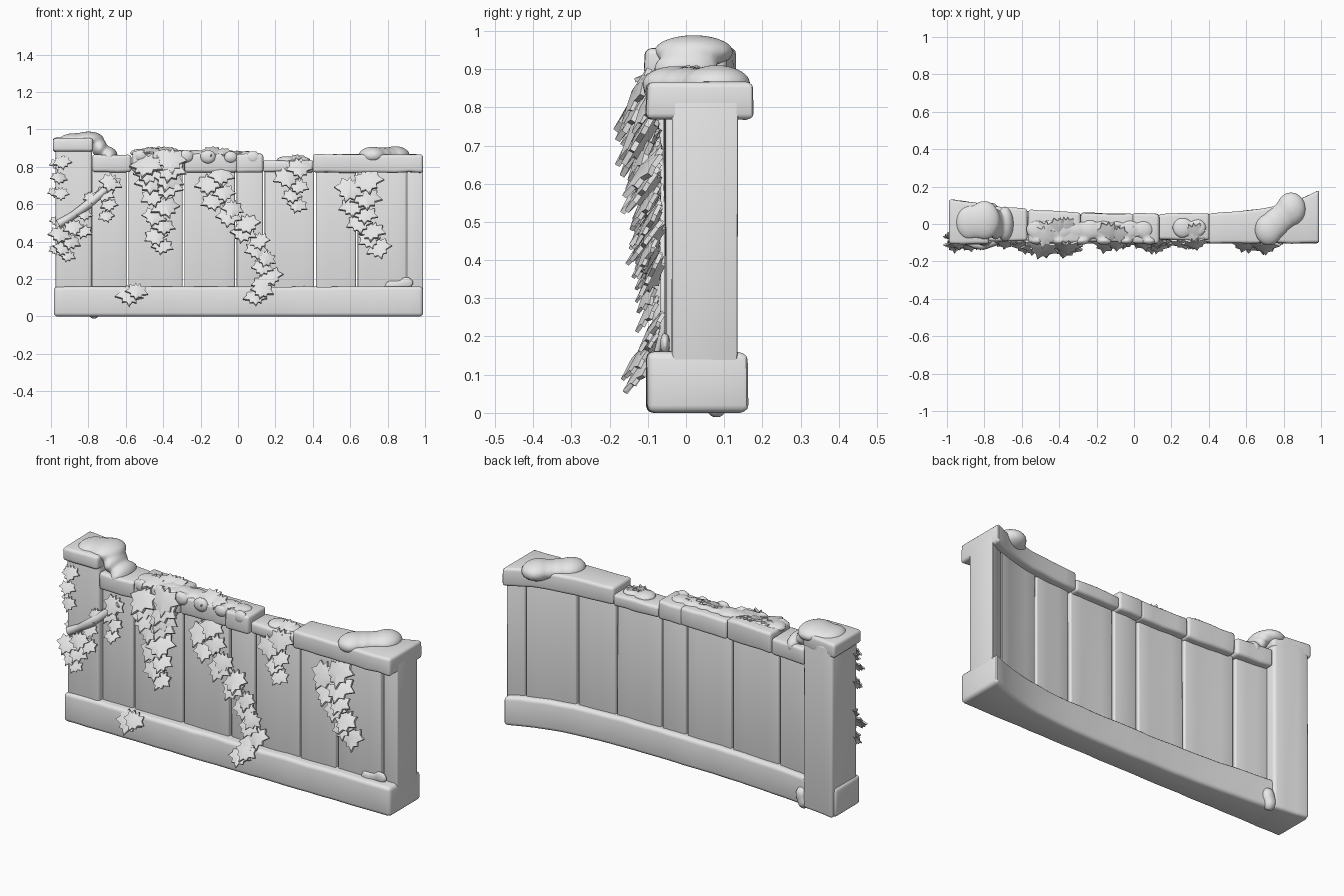
import bpy, bmesh, math, random
from mathutils import Vector, Matrix

random.seed(4)
if "Cube" in bpy.data.objects:
    bpy.data.objects.remove(bpy.data.objects["Cube"])

stone = bpy.data.materials.new("plain grey")
stone.use_nodes = True
GREY = (.8, .8, .8, 1)
stone.diffuse_color = GREY
stone.node_tree.nodes["Principled BSDF"].inputs["Base Color"].default_value = GREY


def back_y(x):
    """Curved back of the wall as seen from above."""
    return .055 + (.075 * x ** 2 if x < 0 else .13 * x ** 4)


def add_object(name, data):
    data.materials.append(stone)
    obj = bpy.data.objects.new(name, data)
    bpy.context.collection.objects.link(obj)
    return obj


def add_mesh(name, bm):
    bmesh.ops.recalc_face_normals(bm, faces=bm.faces)
    mesh = bpy.data.meshes.new(name)
    bm.to_mesh(mesh)
    bm.free()
    return add_object(name, mesh)


def finish(obj, angle=35):
    """Bake the modifiers and shade smooth with sharp edges kept."""
    bpy.ops.object.select_all(action='DESELECT')
    obj.select_set(True)
    bpy.context.view_layer.objects.active = obj
    bpy.ops.object.convert(target='MESH')
    bpy.ops.object.shade_smooth_by_angle(angle=math.radians(angle))


def slab(name, left, right, bottom, top, front, inset=0, bevel=.016, wobble=.003):
    """Beam with a flat front and a back that follows the curve of the wall."""
    bm = bmesh.new()
    steps = max(2, round((right - left) / .07))
    rings = []
    for i in range(steps + 1):
        x = left + (right - left) * i / steps
        back = back_y(x) - inset
        section = [(front, bottom), (back, bottom), (back, top), (front, top)]
        rings.append([])
        for y, z in section:
            lift = random.uniform(-wobble, wobble) if z > 0 else 0
            rings[-1].append(bm.verts.new((x, y + random.uniform(-wobble, wobble), z + lift)))
    for near, far in zip(rings, rings[1:]):
        for k in range(len(near)):
            bm.faces.new((near[k], near[k - 1], far[k - 1], far[k]))
    bm.faces.new(rings[0])
    bm.faces.new(rings[-1])
    obj = add_mesh(name, bm)
    rounding = obj.modifiers.new("rounding", 'BEVEL')
    rounding.width = bevel
    rounding.segments = 3
    rounding.limit_method = 'ANGLE'
    rounding.angle_limit = math.radians(40)
    finish(obj)


def moss(name, *rows):
    """Soft clump fused from rows of ellipsoids: (start, end, count, radii)."""
    bm = bmesh.new()
    for start, end, count, radii in rows:
        for i in range(count):
            centre = Vector(start).lerp(Vector(end), i / max(1, count - 1))
            size = Vector(radii) * random.uniform(.85, 1.15)
            lump = bmesh.ops.create_icosphere(bm, subdivisions=3, radius=1)["verts"]
            place = Matrix.Translation(centre) @ Matrix.Diagonal((*size, 1))
            bmesh.ops.transform(bm, verts=lump, matrix=place)
    obj = add_mesh(name, bm)
    fuse = obj.modifiers.new("fuse", 'REMESH')
    fuse.mode = 'VOXEL'
    fuse.voxel_size = .009
    soften = obj.modifiers.new("soften", 'SMOOTH')
    soften.iterations = 5
    finish(obj, 60)


# Half outline of a lobed leaf, tip down
HALF = [(0, -1), (.2, -.6), (.5, -.6), (.5, -.3), (1, -.1), (.7, .2), (.7, .6), (.3, .5), (.2, .8), (0, .5)]
OUTLINE = HALF + [(-x, z) for x, z in reversed(HALF[1:-1])]


def add_leaf(bm, position, size, tilt):
    """Thick leaf facing the front, its tip swung outward and its lobes folded back."""
    place = Matrix.Translation(position)
    for axis, base, spread in (('X', -tilt, 8), ('Y', 0, 20), ('Z', 0, 12)):
        turn = math.radians(base + random.uniform(-spread, spread))
        place = place @ Matrix.Rotation(turn, 4, axis)
    place = place @ Matrix.Scale(size, 4)
    layers = []
    for depth in (0, .16):
        rim = [bm.verts.new(place @ Vector((x, depth + abs(x) / 5, z))) for x, z in OUTLINE]
        hub = bm.verts.new(place @ Vector((0, depth - .1, 0)))
        for i in range(len(rim)):
            bm.faces.new((rim[i - 1], rim[i], hub))
        layers.append(rim)
    upper, lower = layers
    for i in range(len(upper)):
        bm.faces.new((upper[i - 1], upper[i], lower[i], lower[i - 1]))


def trail(name, path, count, size, spread=.04, tilt=30):
    """Ivy trail: leaves step along the path, swapping sides and shrinking to its end."""
    path = [Vector(p) for p in path]
    bm = bmesh.new()
    for i in range(count):
        t = i / max(1, count - 1)
        along = t * (len(path) - 1)
        k = min(int(along), len(path) - 2)
        spot = path[k].lerp(path[k + 1], along - k)
        spot.x += spread * (1 - t * .8) * (-1) ** i
        spot.y -= random.uniform(0, .02)
        add_leaf(bm, spot, size * (1 - t * .2) * random.uniform(.85, 1.1), tilt)
    finish(add_mesh(name, bm), 30)


def stem(name, points, radius):
    curve = bpy.data.curves.new(name, 'CURVE')
    curve.dimensions = '3D'
    curve.bevel_depth = radius
    curve.bevel_resolution = 2
    curve.use_fill_caps = True
    line = curve.splines.new('POLY')
    line.points.add(len(points) - 1)
    for point, place in zip(line.points, points):
        point.co = (*place, 1)
        point.radius = random.uniform(.8, 1.25)
    finish(add_object(name, curve), 60)


# Base beam, end post and post cap
slab("base_beam", -.985, .99, 0, .16, -.103, .01, .02, .002)
slab("end_post", -.975, -.78, 0, .93, -.088, -.005)
slab("post_cap", -.99, -.775, .88, .955, -.108, -.005)

# Upright planks with narrow gaps
edges = [-.785, -.59, -.292, -.012, .138, .411, .635, .905]
for i, (left, right) in enumerate(zip(edges, edges[1:])):
    slab(f"plank_{i + 1}", left + .005, right - .005, .1, .82, random.uniform(-.06, -.05), .042, .008, .002)
slab("end_plank", edges[-1], .99, .1, .82, -.036, .042, .008, .002)

# Top rail laid in uneven pieces
RAIL = [(-.78, -.57, .865, -.09), (-.565, -.285, .885, -.1), (-.285, 0, .87, -.095),
        (-.01, .135, .87, -.104), (.13, .405, .835, -.085), (.4, .99, .867, -.103)]
for i, (left, right, top, front) in enumerate(RAIL):
    slab(f"top_rail_{i + 1}", left, right, .77, top, front)

# Moss clumps on the post and along the rail
moss("post_moss", ((-.88, .01, .94), (-.8, .02, .945), 3, (.08, .1, .042)),
     ((-.74, 0, .9), (-.69, 0, .85), 2, (.05, .1, .06)))
moss("rail_end_moss", ((.72, -.03, .86), (.84, .08, .86), 4, (.07, .08, .045)))
moss("middle_moss", ((-.52, -.03, .875), (.05, -.03, .865), 9, (.06, .055, .022)),
     ((-.52, -.09, .86), (.08, -.09, .85), 6, (.04, .02, .035)))
moss("low_rail_moss", ((.26, -.02, .835), (.34, -.02, .835), 2, (.05, .05, .02)))
moss("front_corner_moss", ((.82, -.055, .16), (.9, -.055, .18), 3, (.035, .012, .03)))
moss("back_corner_moss", ((-.77, .08, .03), (-.76, .08, .06), 2, (.03, .03, .04)))

# Ivy stems
stem("post_vine", [(-1 + .35 * t, -.1 + .015 * math.sin(9 * t), .48 + .25 * t ** 1.3)
                   for t in (i / 9 for i in range(1, 10))], .02)
CENTRE = [(-.13, -.11, .76), (-.1, -.09, .62), (.02, -.09, .5), (.12, -.09, .36), (.16, -.09, .22), (.1, -.12, .11)]
stem("centre_vine", [(x, y + .03, z) for x, y, z in CENTRE], .008)

# Ivy hanging on the front
trail("left_ivy", [(-.43, -.13, .84), (-.42, -.12, .7), (-.42, -.09, .38)], 13, .09, .07)
trail("centre_ivy", CENTRE, 16, .075)
trail("right_ivy", [(.29, -.11, .8), (.31, -.09, .6)], 5, .075)
trail("end_ivy", [(.64, -.11, .73), (.65, -.1, .55), (.74, -.09, .37)], 9, .085, .05)
trail("post_top_ivy", [(-.95, -.1, .83), (-.95, -.1, .66)], 3, .055, .01)
trail("post_low_ivy", [(-.92, -.11, .48), (-.92, -.11, .33)], 5, .065)
trail("plank_ivy", [(-.7, -.1, .72), (-.7, -.08, .54)], 4, .06, .02)
trail("vine_ivy", [(-.84, -.11, .46), (-.79, -.11, .64)], 3, .05, .01)
trail("base_ivy", [(-.58, -.12, .12), (-.54, -.12, .14)], 2, .075, 0)

# Ivy lying over the top rail and along the outer edge of the post
trail("rail_top_ivy_left", [(-.5, -.05, .895), (-.36, 0, .895)], 4, .075, .02, 75)
trail("rail_top_ivy_centre", [(-.14, -.04, .89), (-.02, -.04, .88)], 3, .07, .01, 75)
trail("rail_top_ivy_right", [(.3, -.04, .85), (.32, -.04, .85)], 2, .07, .02, 75)
trail("post_side_ivy", [(-.975, -.06, .82), (-.975, -.06, .36)], 4, .045, .01)
